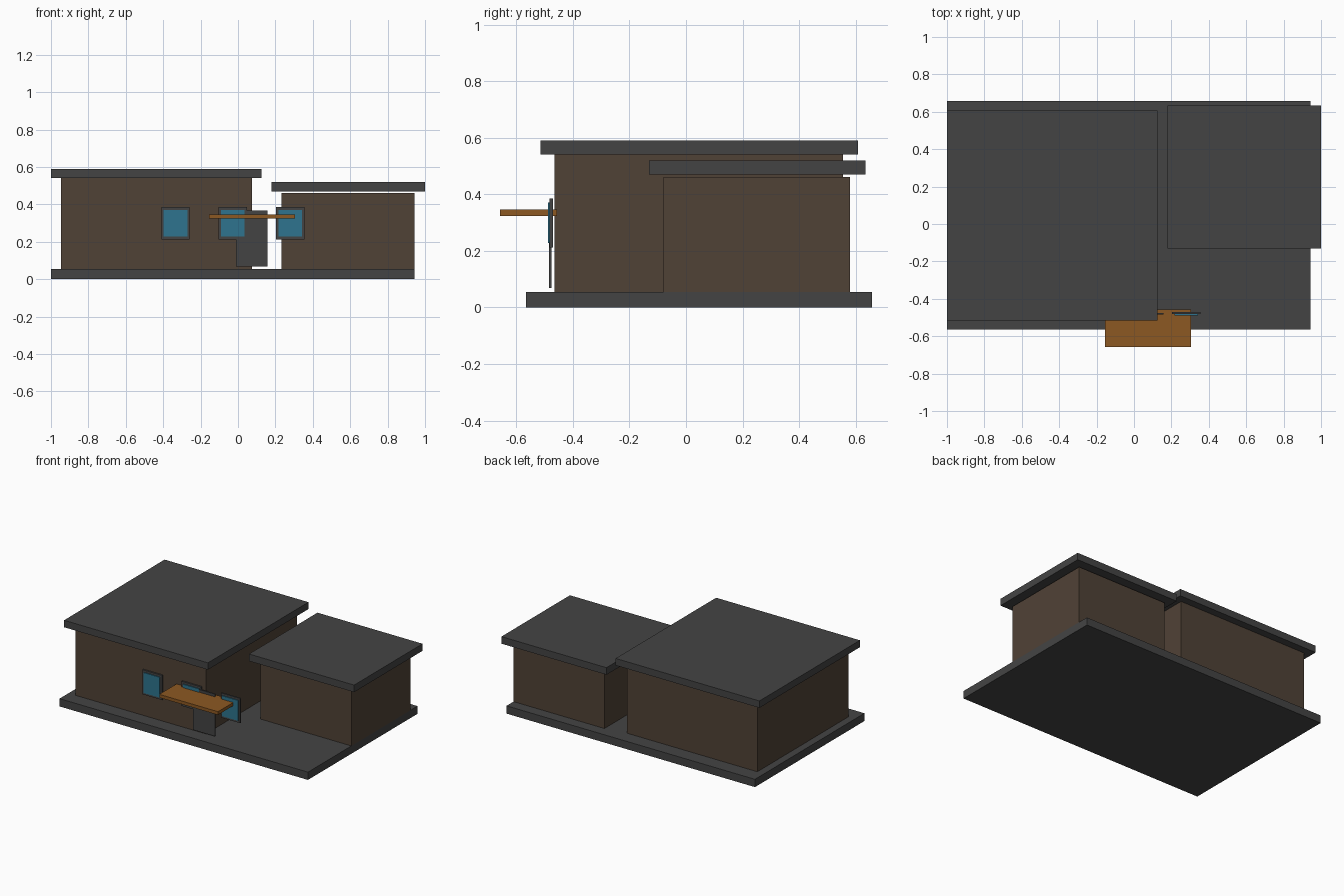
import bpy
import bmesh

cube = bpy.data.objects.get("Cube")
if cube:
    bpy.data.objects.remove(cube, do_unlink=True)


def linear(c):
    c /= 255
    return c / 12.92 if c <= 0.04045 else ((c + 0.055) / 1.055) ** 2.4


def material(name, r, g, b):
    mat = bpy.data.materials.new(name)
    mat.use_nodes = True
    color = (linear(r), linear(g), linear(b), 1)
    mat.diffuse_color = color
    mat.node_tree.nodes["Principled BSDF"].inputs["Base Color"].default_value = color
    return mat


def box(name, x, y, z, mat):
    """Box spanning the given (min, max) ranges."""
    mesh = bpy.data.meshes.new(name)
    bm = bmesh.new()
    bmesh.ops.create_cube(bm, size=1)
    for v in bm.verts:
        v.co = [span[0] if c < 0 else span[1] for c, span in zip(v.co, (x, y, z))]
    bm.to_mesh(mesh)
    bm.free()
    mesh.materials.append(mat)
    obj = bpy.data.objects.new(name, mesh)
    bpy.context.collection.objects.link(obj)
    return obj


grey = material("dark grey", 68, 68, 68)
brown = material("wall brown", 80, 66, 54)
wood = material("canopy wood", 140, 88, 34)
blue = material("glass blue", 46, 116, 142)

# Ground slab
box("foundation_slab", (-1, 0.943), (-0.565, 0.658), (0, 0.055), grey)

# Main block and its roof
box("main_walls", (-0.947, 0.074), (-0.465, 0.555), (0.055, 0.541), brown)
box("main_roof", (-1, 0.125), (-0.515, 0.608), (0.541, 0.59), grey)

# Lower side block, with a thin gap below its roof
box("annex_walls", (0.232, 0.943), (-0.08, 0.58), (0.055, 0.461), brown)
box("annex_roof", (0.178, 1), (-0.131, 0.634), (0.47, 0.52), grey)

# Entrance door and canopy
box("front_door", (-0.012, 0.159), (-0.485, -0.476), (0.068, 0.366), grey)
box("door_canopy", (-0.155, 0.304), (-0.658, -0.457), (0.324, 0.347), wood)

# Row of framed windows
for i in range(3):
    cx = -0.334 + 0.3065 * i
    box(f"window_frame_{i + 1}", (cx - 0.076, cx + 0.076), (-0.482, -0.471), (0.212, 0.386), grey)
    box(f"window_glass_{i + 1}", (cx - 0.063, cx + 0.063), (-0.488, -0.480), (0.227, 0.371), blue)
